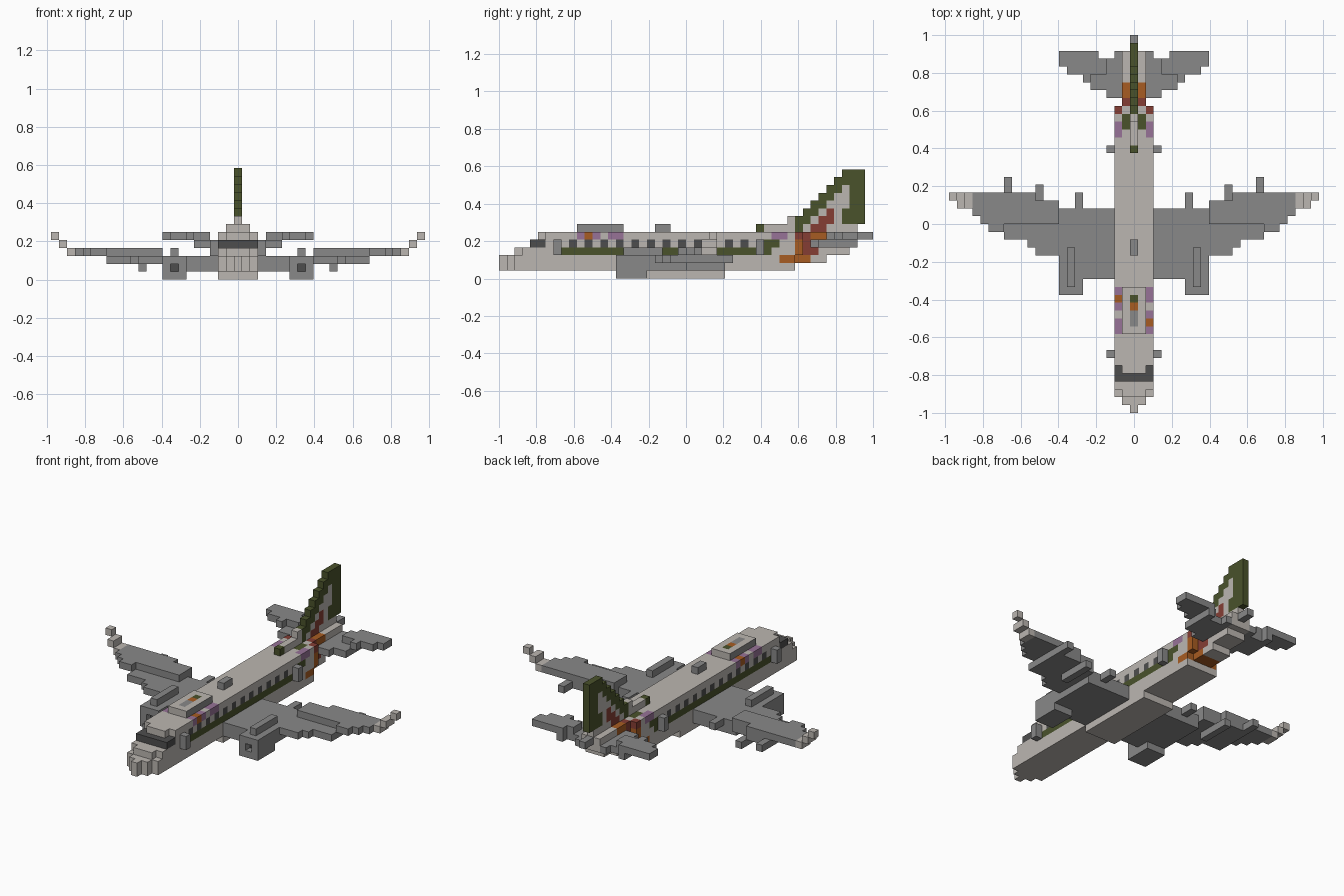
import bpy
import bmesh
from mathutils import Vector

if "Cube" in bpy.data.objects:
    bpy.data.objects.remove(bpy.data.objects["Cube"], do_unlink=True)

U = 1 / 24  # block size
COLOURS = {
    "light": (0.50, 0.47, 0.44),
    "grey": (0.25, 0.25, 0.25),
    "dark": (0.076, 0.076, 0.076),
    "olive": (0.068, 0.085, 0.024),
    "purple": (0.31, 0.17, 0.31),
    "orange": (0.39, 0.107, 0.016),
    "red": (0.235, 0.048, 0.034),
}
MATERIALS = {}
for label, rgb in COLOURS.items():
    mat = bpy.data.materials.new(label + "_paint")
    mat.use_nodes = True
    mat.diffuse_color = (*rgb, 1)
    mat.node_tree.nodes["Principled BSDF"].inputs["Base Color"].default_value = (*rgb, 1)
    MATERIALS[label] = mat
ORDER = list(COLOURS)

cells = {}  # (across, along, up) -> (part, colour)


def fill(part, colour, across, along, up):
    """Fill a block range (end excluded) on both sides of the centre line."""
    for i in range(*across):
        for j in range(*along):
            for k in range(*up):
                for side in (i, -i):
                    cells[side, j, k] = (part, colour)


def paint(colour, along, up, across=(0, 3)):
    """Recolour fuselage blocks that already exist."""
    for i in range(*across):
        for j in range(*along):
            for k in range(*up):
                for side in (i, -i):
                    if (side, j, k) in cells:
                        cells[side, j, k] = ("fuselage", colour)


# Fuselage body, stepped nose and narrowing tail
fill("fuselage", "light", (0, 1), (0, 1), (1, 3))
fill("fuselage", "light", (0, 2), (1, 3), (1, 3))
fill("fuselage", "light", (0, 3), (2, 38), (1, 3))
fill("fuselage", "light", (0, 2), (2, 3), (3, 4))
fill("fuselage", "light", (0, 3), (3, 39), (3, 4))
fill("fuselage", "light", (0, 3), (4, 39), (4, 5))
fill("fuselage", "light", (0, 2), (5, 6), (5, 6))
fill("fuselage", "light", (0, 3), (6, 39), (5, 6))
for level, end in ((2, 42), (3, 45), (4, 46), (5, 46)):
    fill("fuselage", "light", (0, 2), (38, end), (level, level + 1))
fill("belly", "light", (0, 3), (17, 29), (0, 1))
fill("tail_cone", "grey", (0, 1), (46, 48), (5, 6))

# Cockpit glass, cabin windows and side stripe
paint("dark", (4, 5), (4, 5))
paint("dark", (5, 6), (4, 5), (2, 3))
paint("olive", (8, 35), (3, 4))
for j in range(9, 33, 2):
    paint("dark", (j, j + 1), (4, 5))

# Painted sweep at the tail
paint("olive", (34, 36), (4, 5))
paint("olive", (36, 38), (5, 6), (0, 2))
paint("purple", (35, 37), (5, 6), (2, 3))
paint("red", (38, 39), (5, 6), (2, 3))
paint("red", (39, 40), (5, 6))
paint("orange", (40, 42), (5, 6))
paint("orange", (38, 39), (3, 5))
paint("red", (39, 41), (3, 5))
paint("orange", (36, 40), (2, 3))

# Flowers along the front roof edges
for side, pattern in ((2, {10: "purple", 11: "orange", 12: "purple", 14: "purple", 15: "purple"}),
                      (-2, {10: "purple", 11: "purple", 13: "purple", 14: "orange", 15: "purple"})):
    for j, colour in pattern.items():
        cells[side, j, 5] = ("fuselage", colour)

# Roof fairings and side doors
fill("front_roof_fairing", "light", (0, 2), (10, 16), (6, 7))
for j, colour in ((11, "grey"), (12, "grey"), (13, "orange"), (14, "olive")):
    fill("front_roof_fairing", colour, (0, 1), (j, j + 1), (6, 7))
fill("roof_antenna", "grey", (0, 1), (20, 22), (6, 7))
fill("fin_root", "olive", (0, 1), (33, 34), (6, 7))
fill("fin_root", "light", (0, 1), (34, 38), (6, 7))
for j in (7, 33):
    fill("doors", "grey", (3, 4), (j, j + 1), (3, 5))

# Tail fin, each row as runs of colour from the leading edge
FIN = {
    6: (38, "olive 1 light 1 red 2 light 4"),
    7: (37, "light 1 olive 2 light 1 red 2 light 1 olive 3"),
    8: (39, "olive 2 light 1 red 1 light 1 olive 3"),
    9: (40, "olive 2 light 3 olive 2"),
    10: (41, "olive 2 light 2 olive 2"),
    11: (42, "olive 2 light 1 olive 2"),
    12: (43, "olive 4"),
    13: (44, "olive 3"),
}
for level, (j, runs) in FIN.items():
    words = runs.split()
    for colour, count in zip(words[::2], words[1::2]):
        fill("tail_fin", colour, (0, 1), (j, j + int(count)), (level, level + 1))
        j += int(count)

# Tailplane: lower root layer and raised outer layer
for i in range(2, 6):
    fill("tailplane", "grey", (i, i + 1), (40 if i < 4 else 41, 46 if i in (2, 5) else 45), (4, 5))
for i in range(4, 10):
    lead = {6: 42, 9: 44}.get(i, 43)
    fill("tailplane", "grey", (i, i + 1), (lead, 46 if i > 4 else 45), (5, 6))

# Wings: thick root, two swept layers, upturned pale tips
fill("wings", "grey", (3, 10), (17, 26), (1, 3))
LEADS = [20, 20, 20, 21, 22, 22, 22, 23, 23, 24, 25, 26, 26, 27]
for i, lead in enumerate(LEADS, 10):
    trail = 28 if i > 12 else 27
    if i < 17:
        fill("wings", "grey", (i, i + 1), (lead, trail), (2, 3))
    level = max(3, i - 18)
    start = max(lead, 24) if i < 17 else lead
    fill("wings", "light" if i > 20 else "grey", (i, i + 1), (start, trail), (level, level + 1))

# Flap fairings behind the wings
for i, start, end, level in ((7, 25, 28, 2), (12, 24, 29, 1), (16, 26, 30, 2)):
    fill("flap_fairings", "grey", (i, i + 1), (start, end), (level, level + 1))

# Engines with recessed dark intakes and pylons on top
fill("engines", "grey", (7, 10), (15, 19), (0, 3))
fill("engines", "dark", (8, 9), (16, 17), (1, 2))
for i in (8, -8):
    del cells[i, 15, 1]
fill("engine_pylons", "grey", (8, 9), (16, 21), (3, 4))

# Turn the exposed block sides into one mesh per part
AXES = [Vector(a) for a in ((1, 0, 0), (0, 1, 0), (0, 0, 1))]
for part in sorted({p for p, _ in cells.values()}):
    bm = bmesh.new()
    for (i, j, k), (owner, colour) in cells.items():
        if owner != part:
            continue
        centre = Vector((i, j + 0.5 - 24, k + 0.5))
        for a in range(3):
            for sign in (1, -1):
                n = AXES[a] * sign
                if (i + int(n.x), j + int(n.y), k + int(n.z)) in cells:
                    continue
                s = AXES[(a + 1) % 3] / 2
                t = AXES[(a + 2) % 3] / 2 * sign
                mid = centre + n / 2
                face = bm.faces.new([bm.verts.new((mid + c) * U)
                                     for c in (-s - t, s - t, s + t, t - s)])
                tint = colour
                if part == "front_roof_fairing" and a == 0:
                    tint = "grey"
                face.material_index = ORDER.index(tint)
    bmesh.ops.remove_doubles(bm, verts=bm.verts, dist=U / 100)
    mesh = bpy.data.meshes.new(part)
    bm.to_mesh(mesh)
    bm.free()
    for label in ORDER:
        mesh.materials.append(MATERIALS[label])
    bpy.context.collection.objects.link(bpy.data.objects.new(part, mesh))
